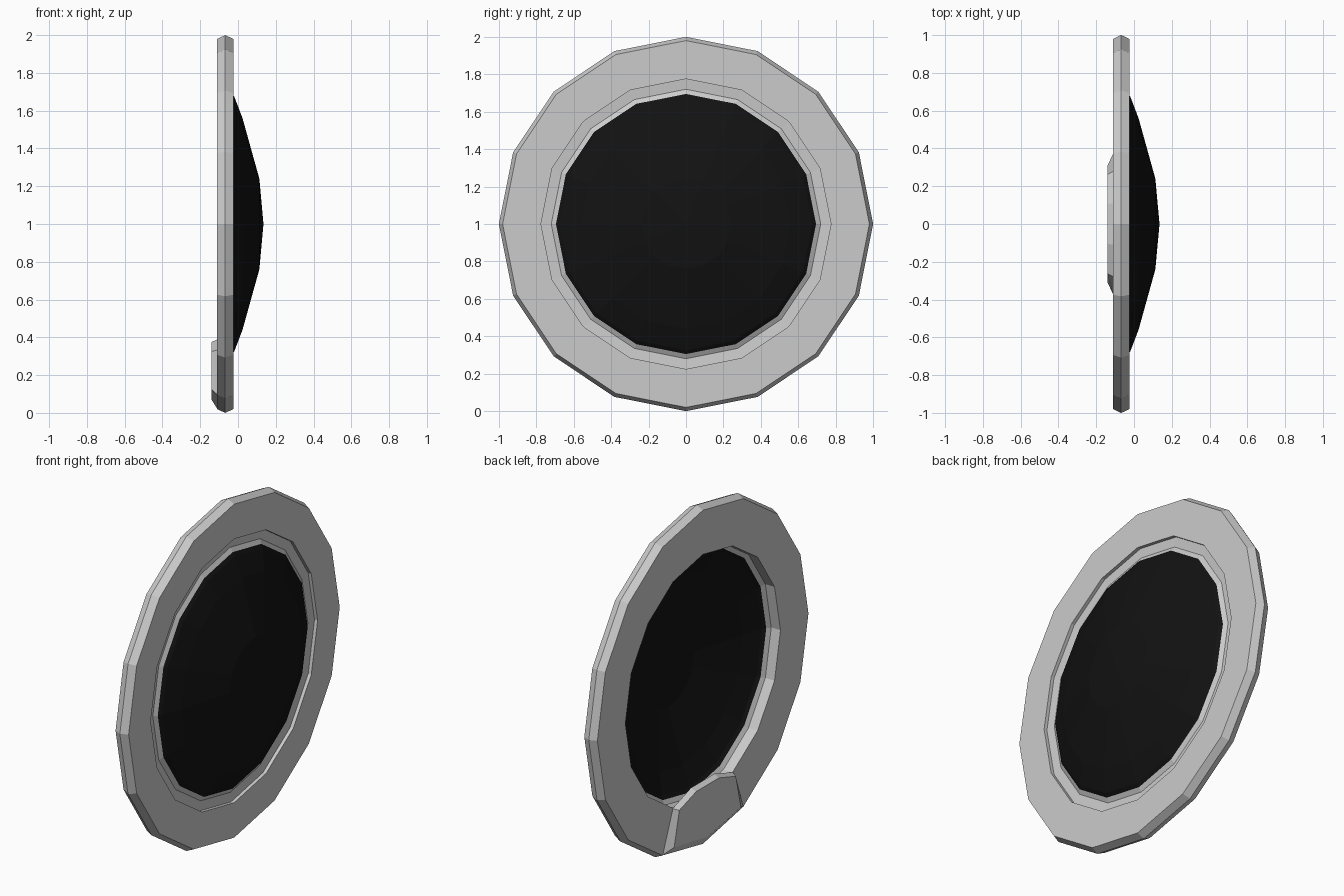
import bpy, bmesh, math

if "Cube" in bpy.data.objects:
    bpy.data.objects.remove(bpy.data.objects["Cube"])

SIDES = 16
CZ = 1.0  # height of the ring centre


def make_object(name, bm, mat=None):
    bmesh.ops.recalc_face_normals(bm, faces=bm.faces)
    me = bpy.data.meshes.new(name)
    bm.to_mesh(me)
    bm.free()
    ob = bpy.data.objects.new(name, me)
    bpy.context.collection.objects.link(ob)
    if mat:
        me.materials.append(mat)
    return ob


def lathe(name, profile, closed=False, mat=None):
    """Spin (radius, x) points around the x axis."""
    bm = bmesh.new()
    rings = []
    for r, x in profile:
        if r == 0:
            rings.append([bm.verts.new((x, 0, CZ))] * SIDES)
            continue
        angles = [2 * math.pi * i / SIDES for i in range(SIDES)]
        rings.append([bm.verts.new((x, r * math.sin(a), CZ + r * math.cos(a)))
                      for a in angles])
    pairs = list(zip(rings, rings[1:]))
    if closed:
        pairs.append((rings[-1], rings[0]))
    for a, b in pairs:
        for i in range(SIDES):
            j = (i + 1) % SIDES
            bm.faces.new(list(dict.fromkeys((a[i], a[j], b[j], b[i]))))
    return make_object(name, bm, mat)


def mirrored(half):
    """Complete a half outline of (y, z) points that ends on the centre line."""
    return half + [(-y, z) for y, z in reversed(half) if y > 0]


black = bpy.data.materials.new("black_glass")
black.diffuse_color = (0.006, 0.006, 0.006, 1)
black.use_nodes = True
black.node_tree.nodes["Principled BSDF"].inputs["Base Color"].default_value = black.diffuse_color

# Outer ring with a ridged rim and a recessed inner step
lathe("ring", [(0.98, -0.025), (1.0, -0.068), (0.98, -0.11), (0.72, -0.11),
               (0.72, -0.05), (0.775, -0.045), (0.775, -0.025)], closed=True)

# Thin lip holding the dome
lathe("dome_lip", [(0.72, -0.05), (0.695, -0.035)])

# Shallow faceted dome
lathe("dome", [(0.695, -0.035), (0.675, -0.02), (0.56, 0.024),
               (0.24, 0.113), (0, 0.135)], mat=black)

# Raised pad at the bottom of the back face
base = mirrored([(0.11, 0.39), (0.28, 0.333), (0.375, 0.095), (0, 0.02)])
top = mirrored([(0.105, 0.375), (0.262, 0.325), (0.31, 0.125), (0, 0.07)])
bm = bmesh.new()
low = [bm.verts.new((-0.109, y, z)) for y, z in base]
high = [bm.verts.new((-0.14, y, z)) for y, z in top]
bm.faces.new(low)
bm.faces.new(high)
for i in range(len(low)):
    j = (i + 1) % len(low)
    bm.faces.new((low[i], low[j], high[j], high[i]))
make_object("back_pad", bm)
